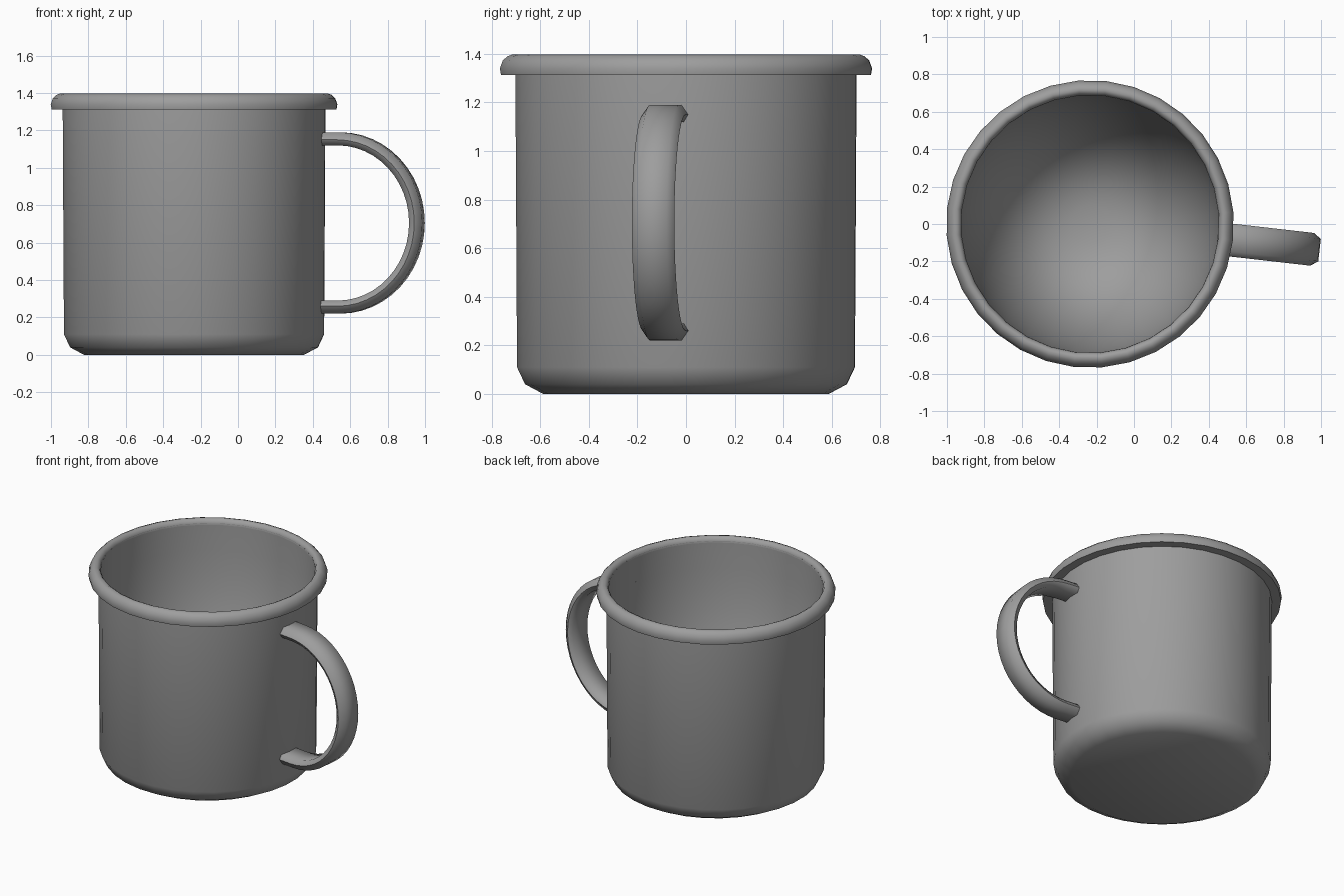
import bpy, bmesh
from math import sin, cos, pi, radians
from mathutils import Vector

if "Cube" in bpy.data.objects:
    bpy.data.objects.remove(bpy.data.objects["Cube"])

CENTRE = Vector((-0.235, 0, 0))   # axis of the cup
TURN = radians(-6.5)              # handle swing about that axis
SIDES = 32

enamel = bpy.data.materials.new("grey enamel")
enamel.use_nodes = True
grey = (0.34, 0.34, 0.34, 1)
enamel.diffuse_color = grey
enamel.node_tree.nodes["Principled BSDF"].inputs["Base Color"].default_value = grey


def skin(name, rings, wrap_rings, wrap_ring, caps=False, angle=50):
    """Join rings of points into a smooth shaded surface."""
    bm = bmesh.new()
    rows = [[bm.verts.new(p) for p in ring] for ring in rings]
    n, m = len(rows), len(rows[0])
    for i in range(n if wrap_rings else n - 1):
        a, b = rows[i], rows[(i + 1) % n]
        for j in range(m if wrap_ring else m - 1):
            k = (j + 1) % m
            bm.faces.new((a[j], a[k], b[k], b[j]))
    if caps:
        bm.faces.new(rows[0])
        bm.faces.new(rows[-1])
    bmesh.ops.remove_doubles(bm, verts=bm.verts, dist=0.0005)
    bmesh.ops.recalc_face_normals(bm, faces=bm.faces)
    mesh = bpy.data.meshes.new(name)
    bm.to_mesh(mesh)
    bm.free()
    mesh.materials.append(enamel)
    obj = bpy.data.objects.new(name, mesh)
    bpy.context.collection.objects.link(obj)
    obj.location = CENTRE
    obj.rotation_euler.z = TURN
    bpy.ops.object.select_all(action="DESELECT")
    obj.select_set(True)
    bpy.context.view_layer.objects.active = obj
    bpy.ops.object.shade_smooth_by_angle(angle=radians(angle))
    return obj


def lathe(name, profile, closed):
    """Turn a radius and height profile about the cup axis."""
    turns = [2 * pi * i / SIDES for i in range(SIDES)]
    rings = [[(r * cos(t), r * sin(t), z) for r, z in profile] for t in turns]
    return skin(name, rings, True, closed)


# Cup: straight outside with a chamfered foot, bowl shaped inside
outside = [(0, 0), (0.59, 0), (0.665, 0.04), (0.698, 0.11), (0.705, 1.36)]
inside = []
for i in range(17):
    t = pi / 2 * i / 16
    inside.append((0.69 * max(cos(t), 0) ** 0.83, 1.37 - 1.32 * sin(t) ** 0.83))
inside[-1] = (0, inside[-1][1])
lathe("cup_body", outside + inside, False)

# Rolled rim
lathe("rolled_rim", [(0.695, 1.312), (0.764, 1.312), (0.769, 1.34), (0.757, 1.372),
                     (0.738, 1.39), (0.718, 1.397), (0.7, 1.388), (0.689, 1.366)], True)

# Handle: chamfered strap swept along a half ellipse with straight ends
half = [(0.06, 0.035), (0.088, -0.005), (0.07, -0.035)]
section = half + [(-w, h) for w, h in reversed(half)]
path = [(Vector((0.685, 0, 1.155)), Vector((0, 0, 1)))]
for i in range(25):
    t = pi / 2 - pi * i / 24
    path.append((Vector((0.78 + 0.42 * cos(t), 0, 0.705 + 0.45 * sin(t))),
                 Vector((0.45 * cos(t), 0, 0.42 * sin(t))).normalized()))
path.append((Vector((0.685, 0, 0.255)), Vector((0, 0, -1))))
rings = [[p + out * h + Vector((0, w, 0)) for w, h in section] for p, out in path]
skin("handle", rings, False, True, caps=True, angle=60)
